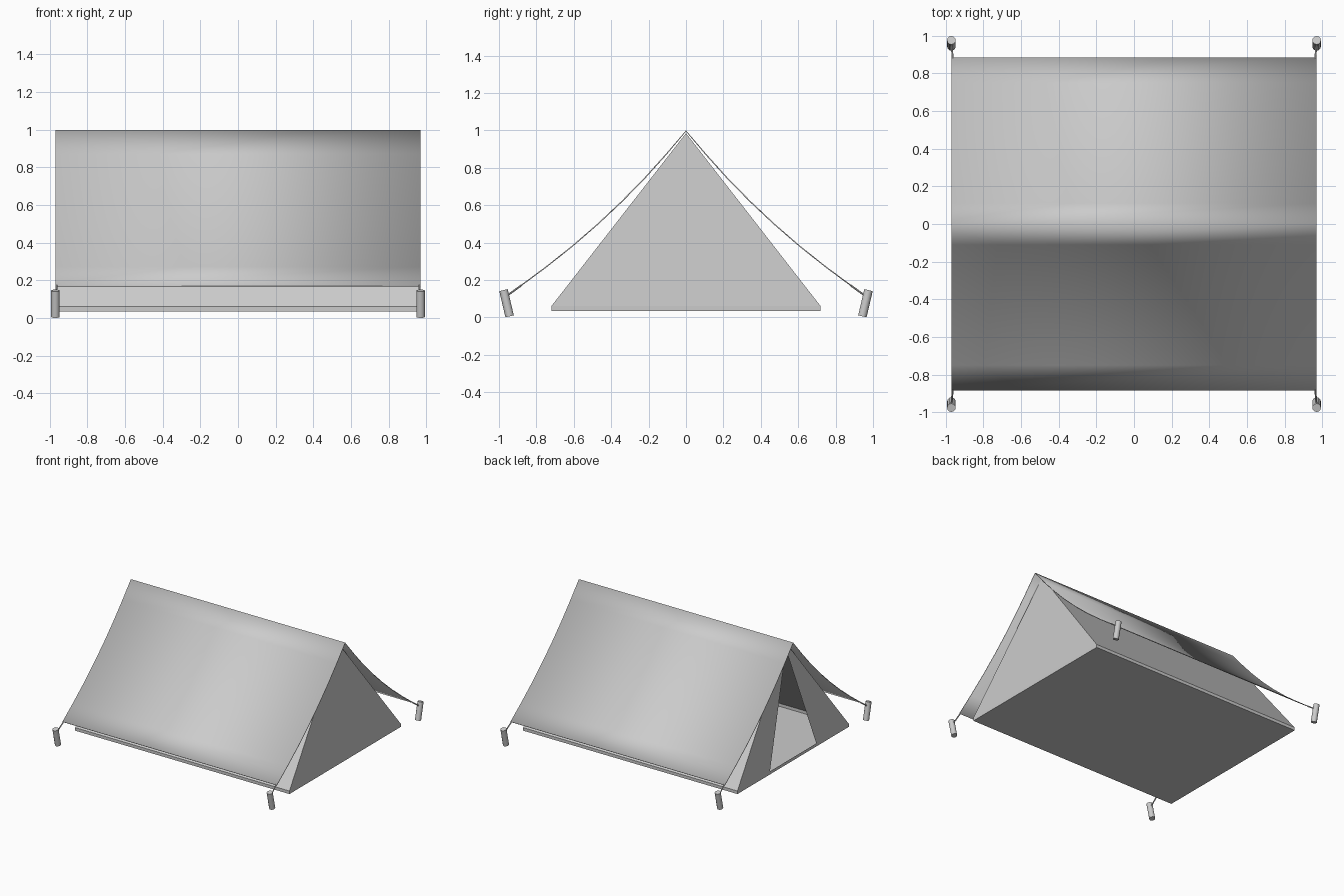
import bpy, bmesh, math
from mathutils import Vector

if "Cube" in bpy.data.objects:
    bpy.data.objects.remove(bpy.data.objects["Cube"])

HALF = 0.97      # half length of the tent
EAVE = 0.06      # height of the tub floor rim


def make_object(name, verts, faces):
    mesh = bpy.data.meshes.new(name)
    mesh.from_pydata(verts, [], faces)
    bm = bmesh.new()
    bm.from_mesh(mesh)
    bmesh.ops.recalc_face_normals(bm, faces=bm.faces)
    bm.to_mesh(mesh)
    bm.free()
    obj = bpy.data.objects.new(name, mesh)
    bpy.context.collection.objects.link(obj)
    return obj


def smooth(obj, angle=30):
    bpy.ops.object.select_all(action='DESELECT')
    obj.select_set(True)
    bpy.context.view_layer.objects.active = obj
    bpy.ops.object.shade_smooth_by_angle(angle=math.radians(angle))


def rod(name, a, b, radius, sides):
    a, b = Vector(a), Vector(b)
    d = b - a
    bpy.ops.mesh.primitive_cylinder_add(vertices=sides, radius=radius, depth=d.length,
                                        location=(a + b) / 2,
                                        rotation=d.to_track_quat('Z', 'Y').to_euler())
    obj = bpy.context.object
    obj.name = name
    smooth(obj, 40)
    return obj


# Inner tent: pentagon section, end walls leaning in towards the ridge
def end_x(z):
    return HALF - 0.07 * max(0, z - EAVE) / 0.925


section = [(-0.72, 0.035), (-0.72, EAVE), (0, 0.985), (0.72, EAVE), (0.72, 0.035)]
doorway = [(-0.30, EAVE), (0, 0.93), (0.30, EAVE)]
verts = [(end_x(z), y, z) for y, z in section]
verts += [(-end_x(z), y, z) for y, z in section + doorway]
faces = [(i, (i + 1) % 5, (i + 1) % 5 + 5, i + 5) for i in range(5)]
faces += [(0, 1, 3, 4), (1, 2, 3)]                                   # closed end
faces += [(5, 6, 10, 12, 8, 9), (6, 7, 11, 10), (12, 11, 7, 8)]      # end with doorway
make_object("inner_tent", verts, faces)

# Flysheet: sagging profile mirrored over the ridge
sag = [(0, 1.0), (0.11, 0.872), (0.22, 0.75), (0.345, 0.622), (0.475, 0.50),
       (0.61, 0.383), (0.75, 0.272), (0.885, 0.172)]
profile = [(-y, z) for y, z in reversed(sag[1:])] + sag
n = len(profile)
verts = [(x, y, z) for x in (-HALF, HALF) for y, z in profile]
faces = [(i, i + 1, i + 1 + n, i + n) for i in range(n - 1)]
fly = make_object("flysheet", verts, faces)
if fly.data.polygons[0].normal.z < 0:
    fly.data.flip_normals()
smooth(fly)
mod = fly.modifiers.new("cloth_thickness", 'SOLIDIFY')
mod.thickness = 0.006
mod.offset = -1

# Pegs and guy lines at the four corners
for sx, side in ((-1, "left"), (1, "right")):
    for sy, end in ((-1, "front"), (1, "back")):
        rod(f"peg_{end}_{side}", (sx * HALF, sy * 0.943, 0.006),
            (sx * HALF, sy * 0.976, 0.146), 0.023, 12)
        rod(f"guy_line_{end}_{side}", (sx * 0.963, sy * 0.88, 0.172),
            (sx * HALF, sy * 0.965, 0.11), 0.005, 8)
